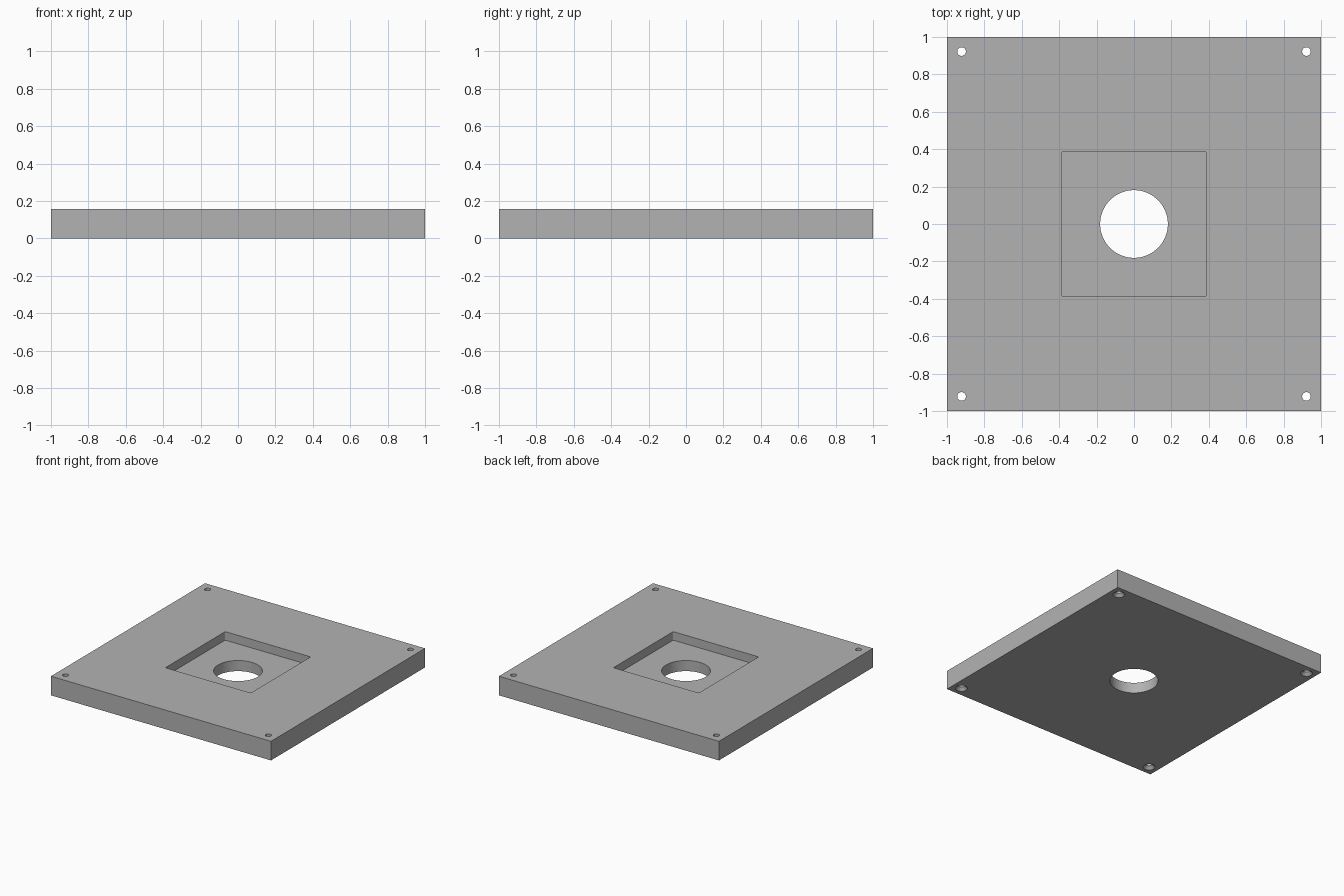
import bpy, bmesh, math

if "Cube" in bpy.data.objects:
    bpy.data.objects.remove(bpy.data.objects["Cube"])

HEIGHT = 0.157        # plate thickness
FLOOR = 0.087         # height of the pocket floor
HOLE = 0.922          # corner hole offset from the centre

grey = bpy.data.materials.new("plain grey")
grey.diffuse_color = (0.45, 0.45, 0.45, 1)
grey.use_nodes = True
grey.node_tree.nodes["Principled BSDF"].inputs["Base Color"].default_value = grey.diffuse_color


def new_object(name, bm):
    mesh = bpy.data.meshes.new(name)
    bm.to_mesh(mesh)
    bm.free()
    mesh.materials.append(grey)
    obj = bpy.data.objects.new(name, mesh)
    bpy.context.collection.objects.link(obj)
    return obj


def box(name, sx, sy, z0, z1, radius=0):
    bm = bmesh.new()
    bmesh.ops.create_cube(bm, size=1)
    for v in bm.verts:
        v.co = (v.co.x * sx, v.co.y * sy, z0 if v.co.z < 0 else z1)
    if radius:
        upright = [e for e in bm.edges
                   if abs(e.verts[0].co.z - e.verts[1].co.z) > 0.01]
        bmesh.ops.bevel(bm, geom=upright, offset=radius, segments=4,
                        profile=0.5, affect='EDGES')
    return new_object(name, bm)


def turned(name, profile, x, y, sides):
    """Solid of revolution from (radius, z) pairs, bottom to top."""
    bm = bmesh.new()
    rings = [[bm.verts.new((x + r * math.cos(2 * math.pi * i / sides),
                            y + r * math.sin(2 * math.pi * i / sides), z))
              for i in range(sides)] for r, z in profile]
    for a, b in zip(rings, rings[1:]):
        for i in range(sides):
            j = (i + 1) % sides
            bm.faces.new((a[i], a[j], b[j], b[i]))
    bm.faces.new(rings[0][::-1])
    bm.faces.new(rings[-1])
    return new_object(name, bm)


plate = box("base_plate", 2, 2, 0, HEIGHT)

# Square pocket with slightly rounded corners, and the central bore
cutters = [box("pocket_cutter", 0.776, 0.776, FLOOR, 0.3, 0.01),
           turned("bore_cutter", [(0.181, -0.1), (0.181, 0.12)], 0, 0, 96)]

# Corner screw holes, countersunk from below
for sx in (-1, 1):
    for sy in (-1, 1):
        cutters.append(turned("screw_hole_cutter",
                              [(0.045, -0.1), (0.045, 0), (0.023, 0.024), (0.023, 0.3)],
                              sx * HOLE, sy * HOLE, 32))

bpy.context.view_layer.objects.active = plate
plate.select_set(True)
for cutter in cutters:
    mod = plate.modifiers.new("cut", 'BOOLEAN')
    mod.operation = 'DIFFERENCE'
    mod.solver = 'EXACT'
    mod.object = cutter
    bpy.ops.object.modifier_apply(modifier=mod.name)
for cutter in cutters:
    bpy.data.objects.remove(cutter)

bpy.ops.object.shade_smooth_by_angle(angle=math.radians(30))
